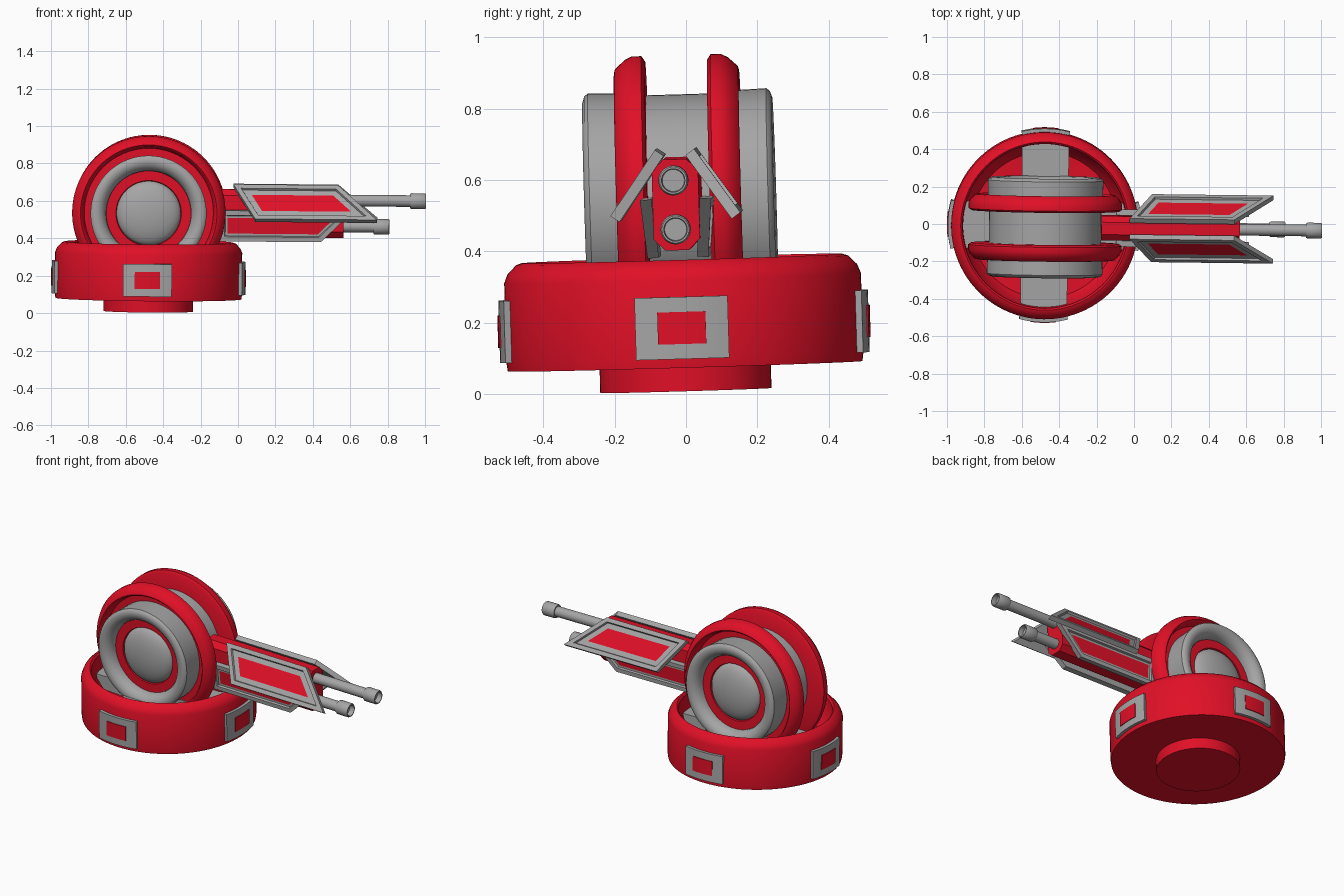
import bpy, bmesh, math
from mathutils import Matrix, Vector

if "Cube" in bpy.data.objects:
    bpy.data.objects.remove(bpy.data.objects["Cube"])


def make_material(name, rgb):
    m = bpy.data.materials.new(name)
    m.use_nodes = True
    m.diffuse_color = (*rgb, 1)
    m.node_tree.nodes["Principled BSDF"].inputs["Base Color"].default_value = (*rgb, 1)
    return m


RED = make_material("red paint", (0.75, 0.005, 0.02))
GREY = make_material("grey metal", (0.38, 0.38, 0.38))

# The whole turret leans slightly on its foot
rad = math.radians
LEAN = (Matrix.Translation((-0.48, 0, 0)) @ Matrix.Rotation(rad(1.7), 4, 'X')
        @ Matrix.Rotation(rad(0.5), 4, 'Y') @ Matrix.Rotation(rad(-0.7), 4, 'Z'))
parts = []


def finish(bm, name, mats, place=Matrix()):
    bmesh.ops.remove_doubles(bm, verts=bm.verts, dist=1e-5)
    bmesh.ops.recalc_face_normals(bm, faces=bm.faces)
    mesh = bpy.data.meshes.new(name)
    bm.to_mesh(mesh)
    bm.free()
    for m in mats:
        mesh.materials.append(m)
    ob = bpy.data.objects.new(name, mesh)
    bpy.context.collection.objects.link(ob)
    ob.matrix_world = LEAN @ place
    parts.append(ob)
    return ob


def lathe(name, profile, mat, place=Matrix(), steps=64, arc=None):
    """Turn a (radius, height) profile around z; an arc gives a capped sector."""
    bm = bmesh.new()
    start = -arc / 2 if arc else 0
    turn = Matrix.Rotation(start, 3, 'Z')
    vs = [bm.verts.new(turn @ Vector((r, 0, h))) for r, h in profile]
    geom = vs + [bm.edges.new(p) for p in zip(vs, vs[1:])]
    if arc:
        geom.append(bm.edges.new((vs[-1], vs[0])))
    ends = bmesh.ops.spin(bm, geom=geom, cent=(0, 0, 0), axis=(0, 0, 1),
                          angle=arc or math.tau, steps=steps)["geom_last"]
    if arc:
        bm.faces.new(vs)
        bmesh.ops.contextual_create(bm, geom=[e for e in ends if isinstance(e, bmesh.types.BMEdge)])
    return finish(bm, name, [mat], place)


def box(name, size, centre, mat, chamfer=0.0, along=None):
    """Box; edges running along one axis may be chamfered."""
    bm = bmesh.new()
    bmesh.ops.create_cube(bm, size=1)
    bmesh.ops.scale(bm, vec=size, verts=bm.verts)
    if chamfer:
        edges = [e for e in bm.edges
                 if abs((e.verts[0].co - e.verts[1].co)[along]) > 1e-4]
        bmesh.ops.bevel(bm, geom=edges, offset=chamfer, segments=1, affect='EDGES')
    return finish(bm, name, [mat], Matrix.Translation(centre))


def framed_panel(name, corners, side, thick, rim, border):
    """Slab with a raised rim, a sunk grey panel and a red centre."""
    bm = bmesh.new()
    pts = [Vector((x, side * y, z)) for x, y, z in corners]
    n = (pts[1] - pts[0]).cross(pts[3] - pts[0]).normalized()
    if n.y * side < 0:
        n = -n
    outer = [bm.verts.new(p) for p in pts]
    inner = [bm.verts.new(p - n * thick) for p in pts]
    front = bm.faces.new(outer)
    bm.faces.new(inner[::-1])
    for i in range(4):
        j = (i + 1) % 4
        bm.faces.new((outer[i], outer[j], inner[j], inner[i]))
    bmesh.ops.recalc_face_normals(bm, faces=bm.faces)
    bmesh.ops.inset_region(bm, faces=[front], thickness=rim, use_even_offset=True)
    bmesh.ops.inset_region(bm, faces=[front], thickness=0.004, depth=-0.012, use_even_offset=True)
    bmesh.ops.inset_region(bm, faces=[front], thickness=border, use_even_offset=True)
    front.material_index = 1
    return finish(bm, name, [GREY, RED])


# Base: foot and open bowl
lathe("foot", [(0, 0.01), (0.24, 0.01), (0.24, 0.09), (0, 0.09)], RED)
lathe("base_bowl", [(0, 0.078), (0.497, 0.078), (0.5, 0.1), (0.5, 0.325), (0.49, 0.35),
                    (0.465, 0.375), (0.45, 0.38), (0.44, 0.37), (0.435, 0.25),
                    (0.39, 0.19), (0, 0.17)], RED, steps=96)

# Cross bars inside the bowl
box("cross_bar_side", (0.92, 0.25, 0.17), (0, 0, 0.19), GREY)
box("cross_bar_front", (0.25, 0.92, 0.17), (0, 0, 0.19), GREY)

# Four curved badges around the base
for i, side in enumerate(("left", "back", "right", "front")):
    spot = Matrix.Translation((0, 0, 0.19)) @ Matrix.Rotation(i * math.pi / 2, 4, 'Z')
    for label, r0, r1, h, arc, mat in (("frame", 0.48, 0.518, 0.087, 0.51, GREY),
                                       ("centre", 0.5, 0.522, 0.045, 0.26, RED)):
        lathe(f"badge_{label}_{side}", [(r0, -h), (r1, -h), (r1, h), (r0, h)],
              mat, spot, steps=10, arc=arc)

# Wheel head: drum core plus mirrored rims, tyres, hubs and lenses
HUB = Matrix.Translation((0, 0, 0.54))
lathe("drum_core", [(0.3, -0.12), (0.3, 0.12)], GREY, HUB @ Matrix.Rotation(rad(90), 4, 'X'))
dome = [(0.172 * math.sin(t * math.pi / 16), 0.185 + 0.06 * math.cos(t * math.pi / 16))
        for t in range(9)]
for side, s in (("front", 1), ("back", -1)):
    place = HUB @ Matrix.Rotation(rad(90 * s), 4, 'X')
    lathe("rim_" + side, [(0.25, 0.087), (0.395, 0.087), (0.41, 0.097), (0.41, 0.125),
                          (0.4, 0.145), (0.375, 0.172), (0.365, 0.175), (0.355, 0.165),
                          (0.345, 0.12), (0.25, 0.12)], RED, place, steps=96)
    lathe("tyre_" + side, [(0.305, 0.1), (0.31, 0.25), (0.302, 0.26), (0.285, 0.266),
                           (0.262, 0.262), (0.24, 0.245), (0.228, 0.22), (0.225, 0.18)],
          GREY, place)
    lathe("hub_ring_" + side, [(0.228, 0.2), (0.175, 0.2), (0.17, 0.18)], RED, place)
    lathe("lens_" + side, dome, GREY, place)

# Gun body
box("gun_body", (0.74, 0.13, 0.255), (0.67, 0, 0.54), RED, 0.032, 0)

# Side shields, upper ones flaring outwards
for side, s in (("left", 1), ("right", -1)):
    framed_panel("upper_shield_" + side,
                 [(0.45, 0.055, 0.695), (1.01, 0.055, 0.695),
                  (1.22, 0.182, 0.515), (0.57, 0.182, 0.515)], s, 0.03, 0.025, 0.03)
    framed_panel("lower_shield_" + side,
                 [(0.38, 0.1, 0.555), (1.09, 0.1, 0.555),
                  (0.92, 0.085, 0.39), (0.38, 0.085, 0.39)], s, 0.032, 0.025, 0.012)

# Twin barrels with hollow muzzles
for name, z, tip in (("upper", 0.612, 1.48), ("lower", 0.473, 1.285)):
    place = Matrix.Translation((tip, 0, z)) @ Matrix.Rotation(rad(90), 4, 'Y')
    lathe("barrel_" + name, [(0, 0.9 - tip), (0.031, 0.9 - tip), (0.031, -0.06)],
          GREY, place, steps=24)
    lathe("muzzle_" + name, [(0.028, -0.085), (0.038, -0.085), (0.042, -0.078), (0.042, -0.006),
                             (0.038, 0), (0.033, 0), (0.031, -0.03), (0, -0.03)],
          GREY, place, steps=24)

# Smooth round surfaces, keep hard edges
bpy.ops.object.select_all(action='DESELECT')
for ob in parts:
    ob.select_set(True)
bpy.context.view_layer.objects.active = parts[0]
bpy.ops.object.shade_smooth_by_angle(angle=rad(35))
